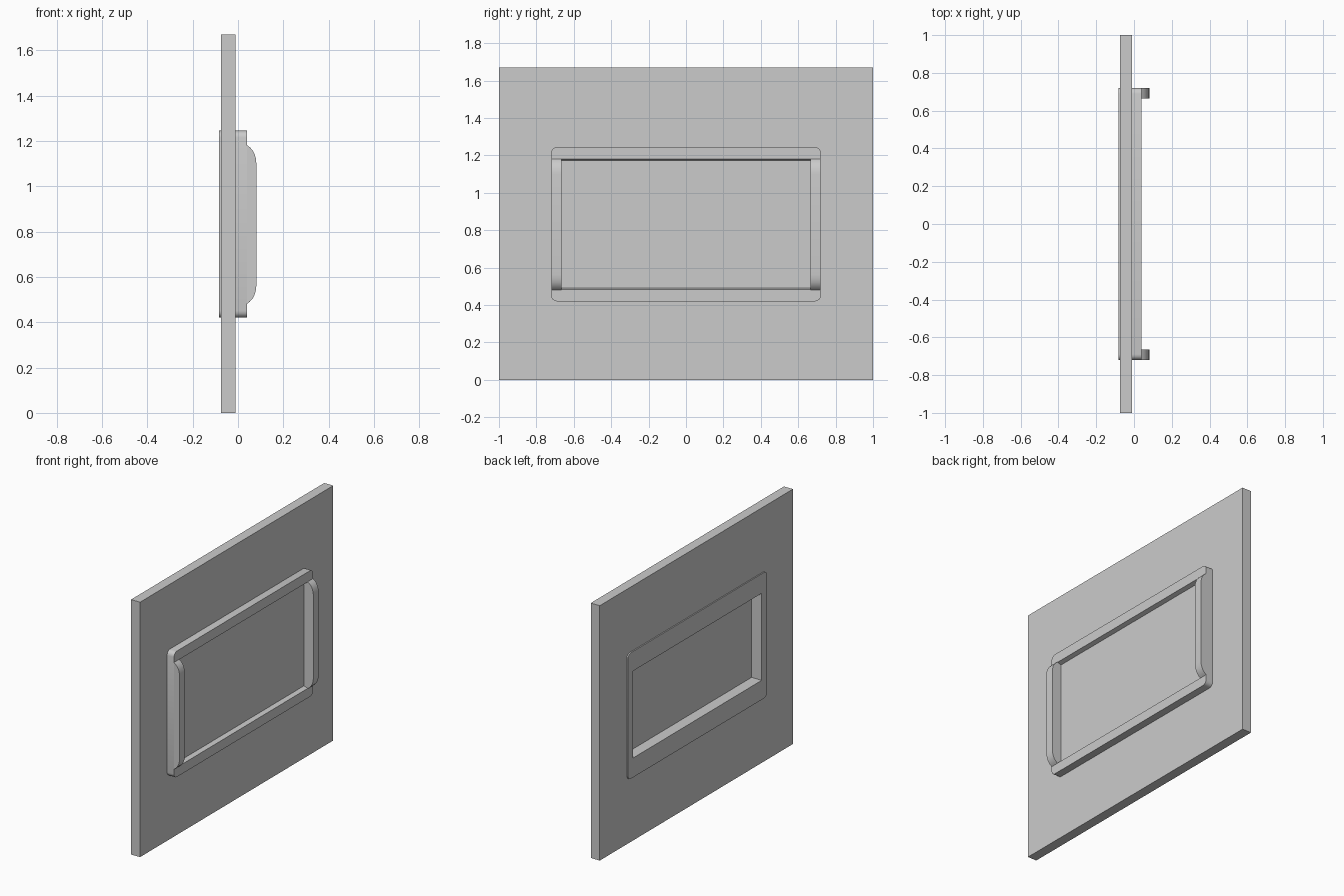
import bpy, bmesh
from math import sin, cos, pi

if "Cube" in bpy.data.objects:
    bpy.data.objects.remove(bpy.data.objects["Cube"])

SEG = 5  # arc points per corner


def rect(x, hy, z0, z1, r=0.0):
    """Rounded rectangle loop in the YZ plane at depth x."""
    pts = []
    corners = [(1, 1, 0), (-1, 1, 1), (-1, -1, 2), (1, -1, 3)]
    for sy, sz, q in corners:
        cy = sy * (hy - r)
        cz = z1 - r if sz > 0 else z0 + r
        for i in range(SEG):
            a = (q + i / (SEG - 1)) * pi / 2
            pts.append((x, cy + r * cos(a), cz + r * sin(a)))
    return pts


def loft(name, loops, closed=False):
    """Bridge loops in order; either close into a ring or cap both ends."""
    bm = bmesh.new()
    rings = [[bm.verts.new(p) for p in lp] for lp in loops]
    n = len(rings[0])
    pairs = list(zip(rings, rings[1:]))
    if closed:
        pairs.append((rings[-1], rings[0]))
    for a, b in pairs:
        for i in range(n):
            j = (i + 1) % n
            bm.faces.new((a[i], a[j], b[j], b[i]))
    if not closed:
        bm.faces.new(rings[0])
        bm.faces.new(rings[-1])
    bmesh.ops.remove_doubles(bm, verts=bm.verts, dist=1e-5)
    bmesh.ops.recalc_face_normals(bm, faces=bm.faces)
    me = bpy.data.meshes.new(name)
    bm.to_mesh(me)
    bm.free()
    ob = bpy.data.objects.new(name, me)
    bpy.context.collection.objects.link(ob)
    return ob


# Wall panel with an opening for the frame
Z0, Z1, HY, R = 0.42, 1.245, 0.72, 0.03
loft("wall_panel", [
    rect(-0.01, 1.0, 0, 1.67), rect(-0.075, 1.0, 0, 1.67),
    rect(-0.075, HY, Z0, Z1, R), rect(-0.01, HY, Z0, Z1, R)], closed=True)

# Window frame with a pane closing the middle
IY = 0.665
loft("window_frame", [
    rect(0.012, IY, 0.492, 1.172), rect(0.04, IY, 0.483, 1.18),
    rect(0.04, HY, Z0, Z1, R), rect(-0.083, HY, Z0, Z1, R),
    rect(-0.083, IY, 0.547, 1.117), rect(-0.01, IY, 0.547, 1.117)])

# Raised side lips with curved ends
half = [(0.04, 0.35), (0.052, 0.341), (0.064, 0.328), (0.073, 0.311),
        (0.079, 0.29), (0.081, 0.268)]
profile = [(x, 0.8315 + d) for x, d in half]
profile += [(x, 0.8315 - d) for x, d in reversed(half)]
for side, s in (("left", -1), ("right", 1)):
    loft("side_lip_" + side,
         [[(x, s * y, z) for x, z in profile] for y in (IY, HY)])

for ob in bpy.context.collection.objects:
    ob.select_set(True)
    bpy.context.view_layer.objects.active = ob
bpy.ops.object.shade_smooth_by_angle(angle=pi / 6)
